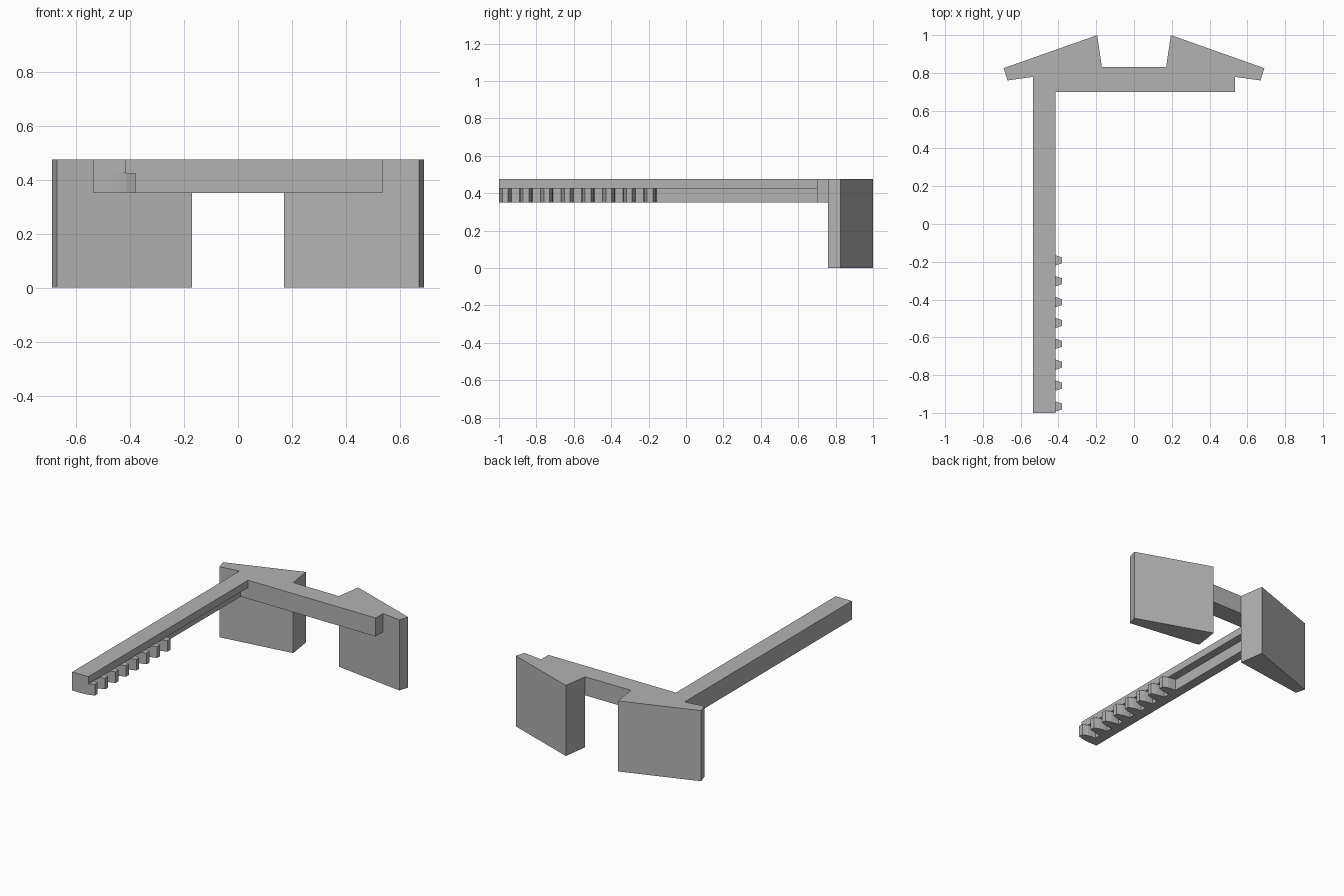
import bpy
import bmesh

old = bpy.data.objects.get("Cube")
if old:
    bpy.data.objects.remove(old, do_unlink=True)

grey = bpy.data.materials.new("plain grey")
grey.use_nodes = True
colour = (0.45, 0.45, 0.45, 1)
grey.diffuse_color = colour
grey.node_tree.nodes["Principled BSDF"].inputs["Base Color"].default_value = colour

LOW, LEDGE, TOP = 0.35, 0.425, 0.475


def prism(name, outline, z0, z1):
    """Extrude a plan outline straight up from z0 to z1."""
    bm = bmesh.new()
    face = bm.faces.new([bm.verts.new((x, y, z0)) for x, y in outline])
    grown = bmesh.ops.extrude_face_region(bm, geom=[face])
    for v in grown["geom"]:
        if isinstance(v, bmesh.types.BMVert):
            v.co.z = z1
    bmesh.ops.recalc_face_normals(bm, faces=bm.faces)
    mesh = bpy.data.meshes.new(name)
    bm.to_mesh(mesh)
    bm.free()
    mesh.materials.append(grey)
    obj = bpy.data.objects.new(name, mesh)
    bpy.context.collection.objects.link(obj)
    return obj


def box(name, x0, x1, y0, y1, z0, z1):
    return prism(name, [(x0, y0), (x1, y0), (x1, y1), (x0, y1)], z0, z1)


def union(base, parts):
    """Fuse the parts into the base so no inner faces remain."""
    for part in parts:
        mod = base.modifiers.new("fuse", "BOOLEAN")
        mod.operation = "UNION"
        mod.solver = "EXACT"
        mod.object = part
        bpy.context.view_layer.objects.active = base
        bpy.ops.object.modifier_apply(modifier=mod.name)
        bpy.data.objects.remove(part, do_unlink=True)


# Crossbar with a wedge-shaped jaw at each end
frame = box("frame", -0.535, 0.535, 0.70, 0.83, LOW, TOP)
jaws = []
for side, label in ((1, "left_jaw"), (-1, "right_jaw")):
    plan = [(0.69, 0.825), (0.67, 0.76), (0.17, 0.83), (0.195, 1.0)]
    jaws.append(prism(label, [(side * x, y) for x, y in plan], 0, TOP))

# Long arm, undercut along its inner side
arm_profile = [(-0.535, LOW), (-0.47, LOW), (-0.47, LEDGE),
               (-0.415, LEDGE), (-0.415, TOP), (-0.535, TOP)]
arm = prism("arm", [(x, z) for x, z in arm_profile], 0, 1.75)
for v in arm.data.vertices:
    x, z, run = v.co
    v.co = (x, run - 1, z)
arm.data.flip_normals()
union(frame, jaws + [arm])

# Rack teeth set in the undercut
for i in range(8):
    mid = -0.966 + 0.1105 * i
    half = [(-0.475, 0.034), (-0.44, 0.031), (-0.415, 0.027), (-0.38, 0.015)]
    plan = [(x, mid - w) for x, w in half] + [(x, mid + w) for x, w in reversed(half)]
    prism(f"rack_tooth_{i + 1}", plan, LOW, LEDGE)
